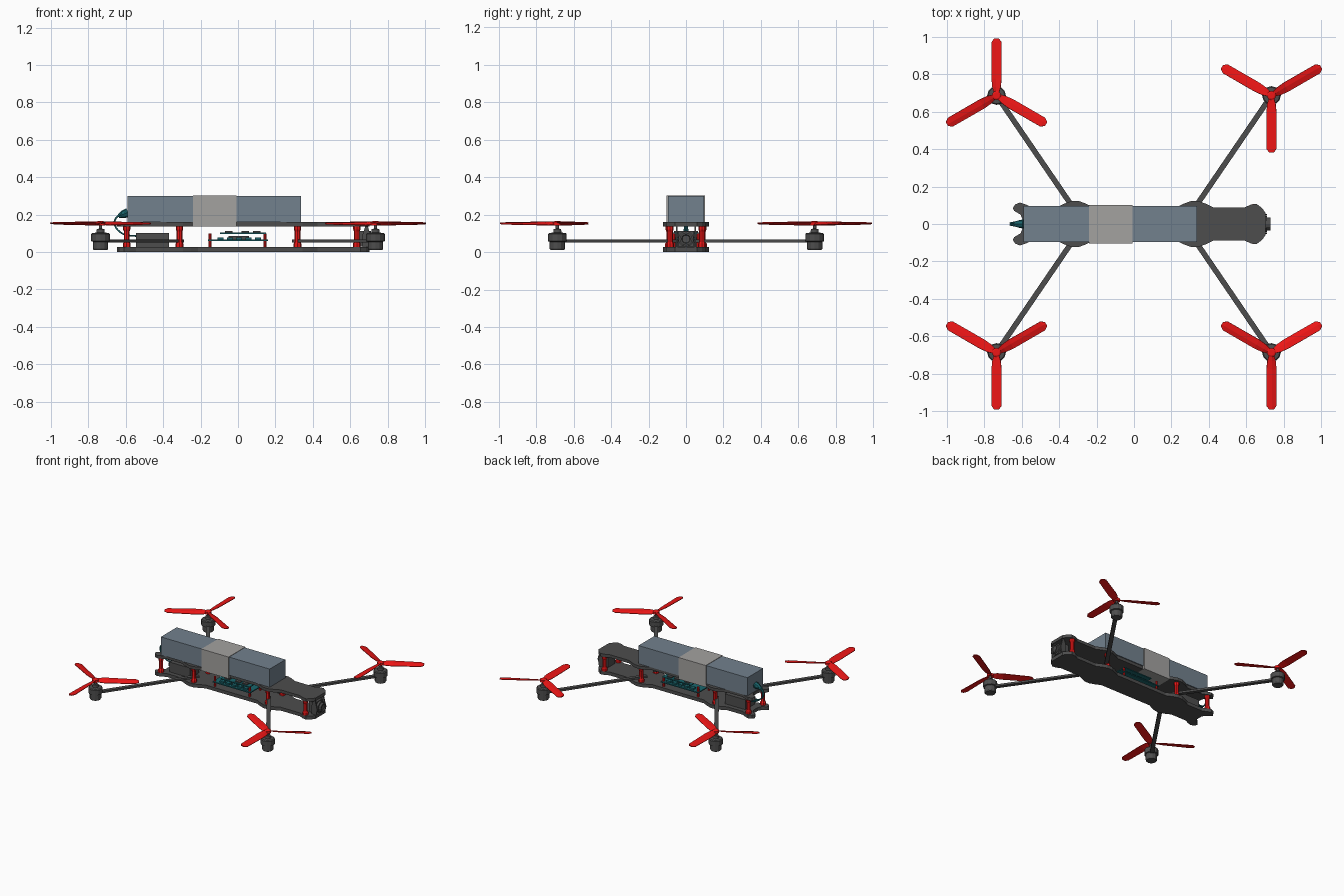
import bpy, bmesh, math
from mathutils import Vector, Matrix

if "Cube" in bpy.data.objects:
    bpy.data.objects.remove(bpy.data.objects["Cube"])


def mat(name, r, g, b):
    m = bpy.data.materials.new(name)
    m.diffuse_color = (r, g, b, 1)
    m.use_nodes = True
    m.node_tree.nodes["Principled BSDF"].inputs["Base Color"].default_value = m.diffuse_color
    return m


CARBON = mat("carbon", 0.075, 0.075, 0.075)
RED = mat("red", 0.85, 0.008, 0.008)
SLATE = mat("slate", 0.17, 0.22, 0.27)
STRAP = mat("strap_grey", 0.37, 0.36, 0.35)
TEAL = mat("teal", 0.01, 0.13, 0.15)


def finish(name, bm, m, smooth=False):
    bmesh.ops.recalc_face_normals(bm, faces=bm.faces)
    me = bpy.data.meshes.new(name)
    bm.to_mesh(me)
    bm.free()
    ob = bpy.data.objects.new(name, me)
    bpy.context.collection.objects.link(ob)
    me.materials.append(m)
    if smooth:
        bpy.ops.object.select_all(action='DESELECT')
        ob.select_set(True)
        bpy.context.view_layer.objects.active = ob
        bpy.ops.object.shade_smooth_by_angle(angle=math.radians(30))
    return ob


def box(name, lo, hi, m):
    lo, hi = Vector(lo), Vector(hi)
    bm = bmesh.new()
    bmesh.ops.create_cube(bm, size=1, matrix=Matrix.Translation((lo + hi) / 2)
                          @ Matrix.Diagonal((*(hi - lo), 1)))
    return finish(name, bm, m)


def extrude(name, pts, depth, m):
    bm = bmesh.new()
    f = bm.faces.new([bm.verts.new(p) for p in pts])
    new = bmesh.ops.extrude_face_region(bm, geom=[f])["geom"]
    bmesh.ops.translate(bm, vec=depth, verts=[v for v in new if isinstance(v, bmesh.types.BMVert)])
    return finish(name, bm, m)


def lathe(name, prof, pos, m, n=10, rot=Matrix(), smooth=False):
    # prof is a list of (radius, height) rings with flat end caps
    bm = bmesh.new()
    rings = [[bm.verts.new((r * math.cos(2 * math.pi * i / n), r * math.sin(2 * math.pi * i / n), h))
              for i in range(n)] for r, h in prof]
    for a, b in zip(rings, rings[1:]):
        for i in range(n):
            bm.faces.new((a[i], a[(i + 1) % n], b[(i + 1) % n], b[i]))
    bm.faces.new(rings[0])
    bm.faces.new(rings[-1])
    bm.transform(Matrix.Translation(pos) @ rot)
    return finish(name, bm, m, smooth)


# frame plates: half outline mirrored across y
bulge = [(-0.10, 0.088), (-0.06, 0.108), (-0.02, 0.123), (0.02, 0.123), (0.06, 0.108), (0.10, 0.088)]
half = [(-0.595, 0.025), (-0.607, 0.05), (-0.64, 0.07), (-0.648, 0.085), (-0.635, 0.105),
        (-0.61, 0.115), (-0.58, 0.105), (-0.545, 0.088)]
half += [(cx + x, y) for cx in (-0.315, 0.325) for x, y in bulge]
half += [(0.59, 0.088), (0.625, 0.104), (0.655, 0.108), (0.685, 0.085), (0.703, 0.06), (0.703, 0.03)]
outline = half + [(x, -y) for x, y in reversed(half)]
extrude("bottom_plate", [(x, y, 0) for x, y in outline], (0, 0, 0.026), CARBON)
extrude("top_plate", [(x, y, 0.137) for x, y in outline], (0, 0, 0.023), CARBON)

# battery and strap
box("battery", (-0.59, -0.097, 0.16), (0.338, 0.095, 0.3), SLATE)
box("battery_strap", (-0.24, -0.104, 0.136), (-0.008, 0.102, 0.303), STRAP)

# red waisted standoffs
for x, y in ((-0.595, 0.088), (-0.313, 0.09), (0.318, 0.09), (0.635, 0.085)):
    for s in (-1, 1):
        lathe("standoff", [(0.021, 0.026), (0.021, 0.045), (0.015, 0.055), (0.015, 0.11),
                           (0.019, 0.12), (0.019, 0.137)], (x, s * y, 0), RED, 8)


# three-blade propeller with pitched flat blades
def propeller(pos, start, spin):
    bm = bmesh.new()
    stations = ((0.012, 0.015, 30), (0.045, 0.024, 22), (0.09, 0.028, 17),
                (0.285, 0.027, 9), (0.306, 0.012, 8))
    for k in range(3):
        rot = Matrix.Rotation(math.radians(start + 120 * k), 4, 'Z')
        rings = []
        for r, w, p in stations:
            c, s = math.cos(math.radians(p)), spin * math.sin(math.radians(p))
            rings.append([bm.verts.new(rot @ Vector((r, u * w * c - v * s, u * w * s + v * c)))
                          for u, v in ((-1, -0.002), (1, -0.002), (1, 0.002), (0.1, 0.005), (-1, 0.002))])
        for a, b in zip(rings, rings[1:]):
            for i in range(5):
                bm.faces.new((a[i], a[(i + 1) % 5], b[(i + 1) % 5], b[i]))
        bm.faces.new(rings[0])
        bm.faces.new(rings[-1])
    bm.transform(Matrix.Translation(pos))
    finish("propeller", bm, RED)
    lathe("propeller_hub", [(0.024, -0.01), (0.024, 0.008), (0.016, 0.012)], pos, RED, 12)


# arms, motors and propellers at the four corners
for sx in (-1, 1):
    for sy in (-1, 1):
        mx, my = sx * 0.735, sy * 0.687
        a, b = Vector((sx * 0.30, sy * 0.05, 0.051)), Vector((mx, my, 0.051))
        side = (b - a).cross(Vector((0, 0, 1))).normalized() * 0.0145
        extrude("arm", [a + side, b + side, b - side, a - side], (0, 0, 0.015), CARBON)
        lathe("motor", [(0.036, 0.01), (0.041, 0.018), (0.041, 0.055), (0.05, 0.058), (0.05, 0.096),
                        (0.044, 0.102), (0.022, 0.104), (0.02, 0.123), (0.009, 0.125), (0.009, 0.152)],
              (mx, my, 0), CARBON, 12)
        propeller((mx, my, 0.153), 90 if (sx < 0 < sy) else -90, sx * sy)

# stacked circuit boards with components on small red posts
box("lower_board", (-0.16, -0.08, 0.058), (0.16, 0.08, 0.066), TEAL)
box("upper_board", (-0.095, -0.075, 0.097), (0.15, 0.075, 0.104), TEAL)
for s in (-1, 1):
    for x in (-0.15, 0.145):
        lathe("board_post", [(0.008, 0.026), (0.008, 0.1)], (x, s * 0.065, 0), RED, 8)
    for i in range(5):
        x = -0.11 + i * 0.05
        box("board_chip", (x, s * 0.052 - 0.015, 0.066), (x + 0.032, s * 0.052 + 0.015, 0.078), TEAL)
    for x in (-0.07, 0.02, 0.08):
        box("upper_chip", (x, s * 0.045 - 0.018, 0.104), (x + 0.04, s * 0.045 + 0.018, 0.112), CARBON)
box("board_processor", (-0.05, -0.03, 0.066), (0.06, 0.03, 0.085), CARBON)

# transmitter box at the rear
box("transmitter", (-0.545, -0.055, 0.026), (-0.37, 0.055, 0.102), CARBON)

# front camera with lens and side brackets
box("camera_body", (0.635, -0.042, 0.03), (0.69, 0.042, 0.112), CARBON)
lathe("camera_lens", [(0.03, 0), (0.042, 0.003), (0.042, 0.02), (0.034, 0.022), (0.034, 0.04), (0.024, 0.04),
                      (0.02, 0.034)], (0.69, 0, 0.07), CARBON, 12, Matrix.Rotation(math.pi / 2, 4, 'Y'))
for s in (-1, 1):
    extrude("camera_bracket", [(x, s * 0.05 - 0.004, z) for x, z in
            ((0.665, 0.026), (0.705, 0.026), (0.712, 0.07), (0.695, 0.137), (0.68, 0.137), (0.665, 0.09))],
            (0, 0.008, 0), CARBON)

# battery plug and cables curving into the frame
lathe("battery_plug", [(0.024, 0), (0.022, 0.025), (0.01, 0.055)], (-0.588, 0, 0.212), TEAL, 8,
      Matrix.Rotation(math.radians(-112), 4, 'Y'))
for s in (-1, 0, 1):
    cu = bpy.data.curves.new("battery_cable", 'CURVE')
    cu.dimensions = '3D'
    cu.bevel_depth, cu.bevel_resolution, cu.resolution_u = 0.005, 1, 6
    sp = cu.splines.new('BEZIER')
    path = [(-0.59, s * 0.02, 0.215), (-0.64, s * 0.008, 0.195), (-0.66, s * 0.005, 0.155),
            (-0.62, s * 0.012, 0.1), (-0.54, s * 0.03, 0.085)]
    sp.bezier_points.add(len(path) - 1)
    for bp, p in zip(sp.bezier_points, path):
        bp.co = p
        bp.handle_left_type = bp.handle_right_type = 'AUTO'
    cu.materials.append(TEAL)
    bpy.context.collection.objects.link(bpy.data.objects.new("battery_cable", cu))
